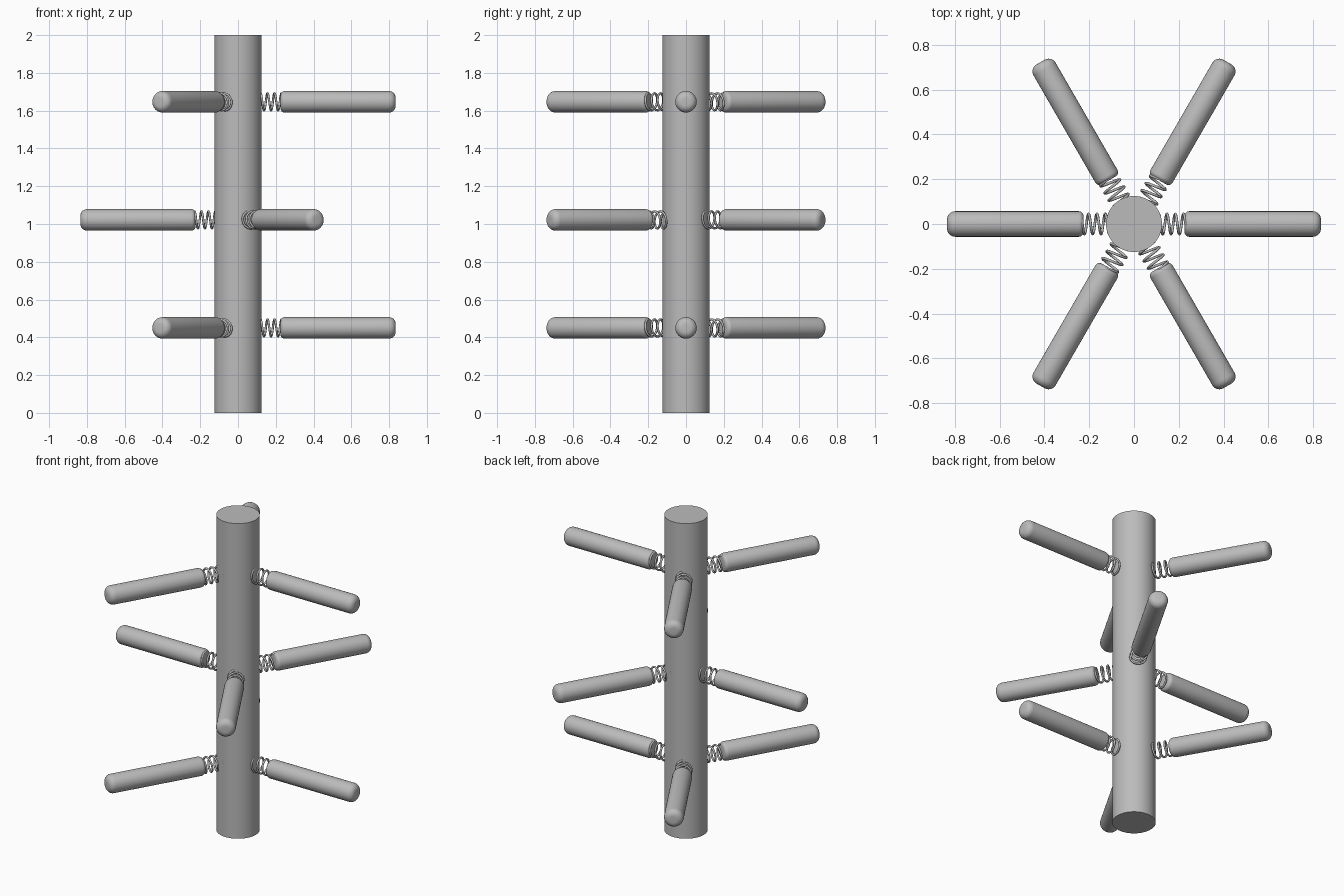
import bpy, bmesh, math
from mathutils import Matrix

if "Cube" in bpy.data.objects:
    bpy.data.objects.remove(bpy.data.objects["Cube"], do_unlink=True)

POLE_R, ARM_R, COIL_R, WIRE_R = 0.125, 0.057, 0.045, 0.006
ARM_START, ARM_END = 0.225, 0.835

grey = bpy.data.materials.new("plain grey")
grey.use_nodes = True
colour = (0.5, 0.5, 0.5, 1)
grey.diffuse_color = colour
grey.node_tree.nodes["Principled BSDF"].inputs["Base Color"].default_value = colour


def add_object(name, data):
    obj = bpy.data.objects.new(name, data)
    bpy.context.collection.objects.link(obj)
    return obj


def lathe_x(name, profile, steps=32):
    """Revolve (x, radius) points around the x axis."""
    bm = bmesh.new()
    verts = [bm.verts.new((x, 0, r)) for x, r in profile]
    edges = [bm.edges.new(pair) for pair in zip(verts, verts[1:])]
    bmesh.ops.spin(bm, geom=verts + edges, cent=(0, 0, 0), axis=(1, 0, 0),
                   angle=math.tau, steps=steps)
    bmesh.ops.remove_doubles(bm, verts=bm.verts, dist=0.0001)
    bmesh.ops.recalc_face_normals(bm, faces=bm.faces)
    mesh = bpy.data.meshes.new(name)
    bm.to_mesh(mesh)
    bm.free()
    mesh.materials.append(grey)
    return mesh


def rounded(x, direction, fillet, count=6):
    """Quarter-round corner running from the flat end to the full radius."""
    points = []
    for i in range(count + 1):
        a = i / count * math.pi / 2
        points.append((x + direction * fillet * (1 - math.sin(a + math.pi / 2)),
                       ARM_R - fillet + fillet * math.sin(a)))
    return points


def make_spring():
    """Helical wire from inside the pole to the inner end of an arm."""
    curve = bpy.data.curves.new("spring_path", "CURVE")
    curve.dimensions = "3D"
    curve.bevel_depth = WIRE_R
    curve.bevel_resolution = 2
    curve.use_fill_caps = True
    turns, per_turn = 3.5, 28
    count = int(turns * per_turn)
    start, end = 0.11, ARM_START + 0.015
    line = curve.splines.new("POLY")
    line.points.add(count)
    for i, point in enumerate(line.points):
        a = i / per_turn * math.tau
        point.co = (start + (end - start) * i / count,
                    COIL_R * math.cos(a), COIL_R * math.sin(a), 1)
    helper = add_object("spring_helper", curve)
    bpy.context.view_layer.update()
    depsgraph = bpy.context.evaluated_depsgraph_get()
    mesh = bpy.data.meshes.new_from_object(helper.evaluated_get(depsgraph))
    bpy.data.objects.remove(helper, do_unlink=True)
    mesh.name = "spring"
    mesh.materials.clear()
    mesh.materials.append(grey)
    mesh.shade_smooth()
    return mesh


# Central pole
bpy.ops.mesh.primitive_cylinder_add(vertices=64, radius=POLE_R, depth=2, location=(0, 0, 1))
pole = bpy.context.object
pole.name = "pole"
pole.data.materials.append(grey)
bpy.ops.object.shade_smooth_by_angle(angle=math.radians(40))

# Rounded arm and coil spring, shared by every position
inner = rounded(ARM_START, 1, 0.022)
outer = rounded(ARM_END, -1, 0.036)
arm_mesh = lathe_x("arm", [(ARM_START, 0)] + inner + outer[::-1] + [(ARM_END, 0)])
arm_mesh.shade_smooth()
spring_mesh = make_spring()

# Three tiers of three arms, the middle tier turned half a step
tiers = [("lower", 0.45, 0), ("middle", 1.022, 60), ("upper", 1.647, 0)]
for tier, height, offset in tiers:
    for i in range(3):
        place = (Matrix.Translation((0, 0, height))
                 @ Matrix.Rotation(math.radians(offset + 120 * i), 4, "Z"))
        for part, mesh in (("arm", arm_mesh), ("spring", spring_mesh)):
            add_object(f"{tier}_{part}_{i + 1}", mesh).matrix_world = place
